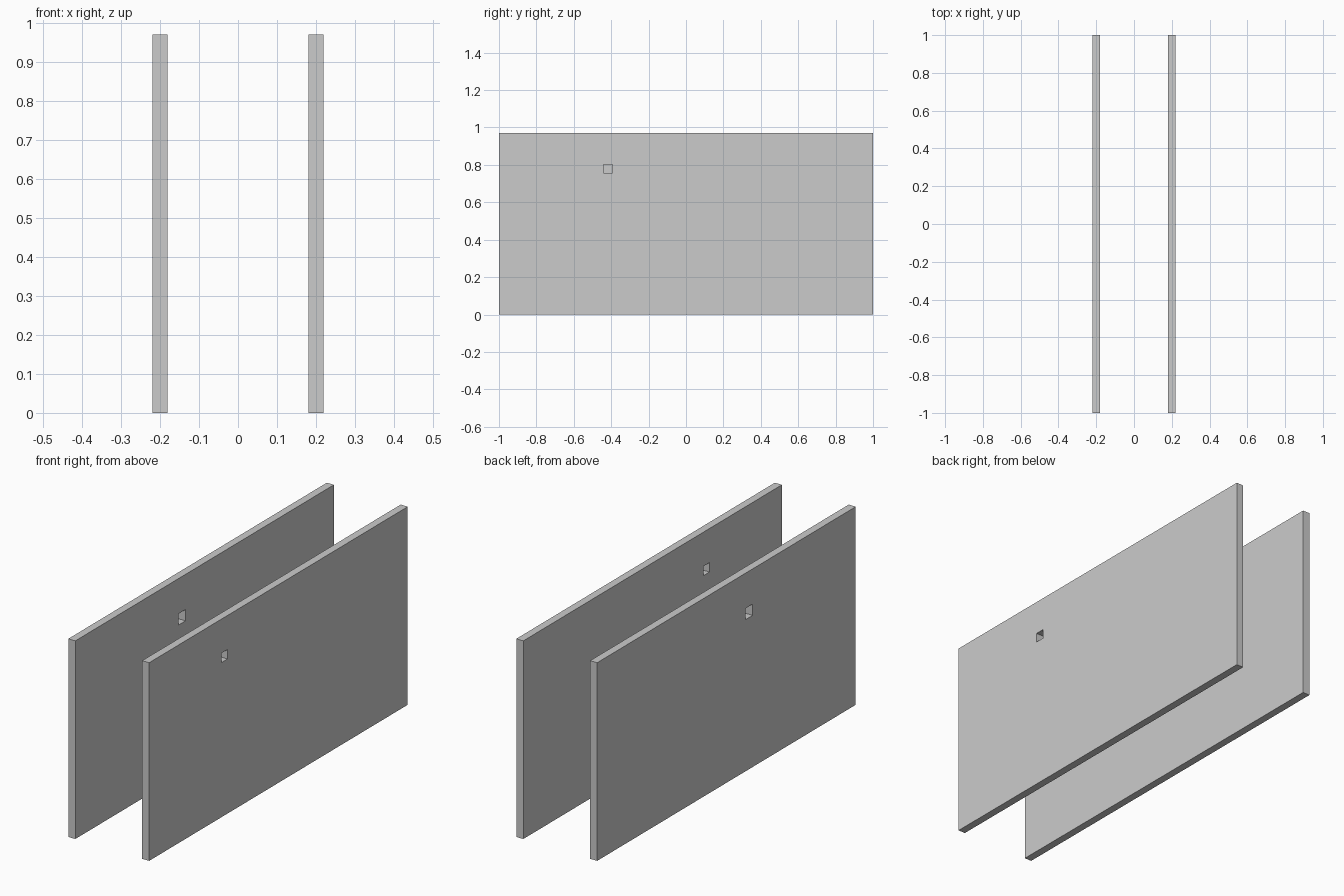
import bpy

if "Cube" in bpy.data.objects:
    bpy.data.objects.remove(bpy.data.objects["Cube"])

HEIGHT, LENGTH, THICK = 0.97, 2.0, 0.038


def box(name, centre, size):
    bpy.ops.mesh.primitive_cube_add(size=1, location=centre)
    obj = bpy.context.object
    obj.name = name
    obj.scale = size
    bpy.ops.object.transform_apply(location=False, rotation=False, scale=True)
    return obj


# Two upright panels, each with a small square through-hole
# (side, x, hole y, hole z, hole size)
for side, x, hy, hz, hs in (("left", -0.2, -0.175, 0.77, 0.055),
                            ("right", 0.2, -0.417, 0.78, 0.046)):
    panel = box(f"{side}_panel", (x, 0, HEIGHT / 2), (THICK, LENGTH, HEIGHT))

    # Cutter for the hole
    cutter = box(f"{side}_hole_cutter", (x, hy, hz), (THICK * 3, hs, hs))
    cutter.hide_render = True
    cutter.display_type = 'WIRE'

    mod = panel.modifiers.new("hole", 'BOOLEAN')
    mod.operation = 'DIFFERENCE'
    mod.solver = 'EXACT'
    mod.object = cutter
